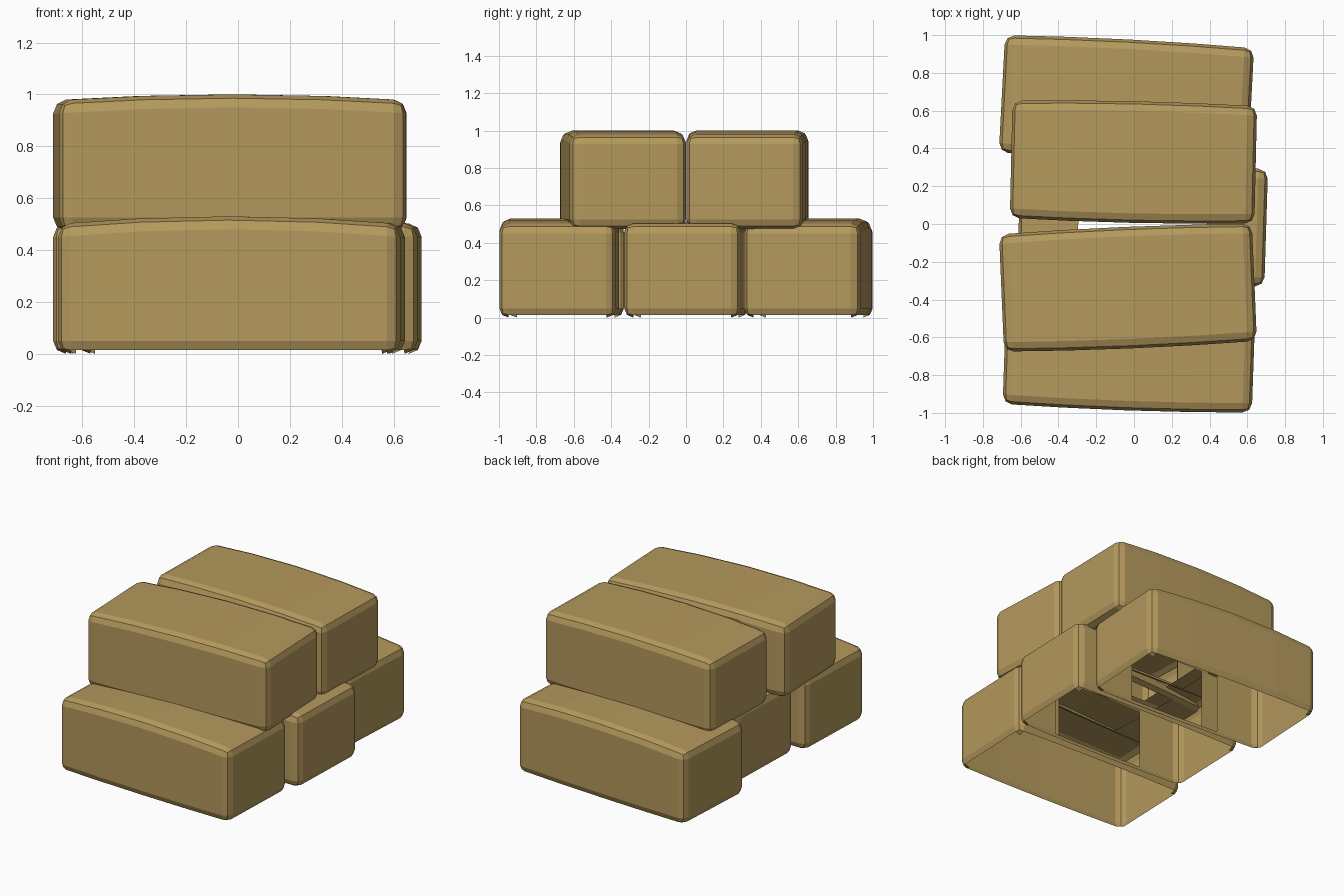
import bpy, bmesh, math
from mathutils import Matrix, Vector

if "Cube" in bpy.data.objects:
    bpy.data.objects.remove(bpy.data.objects["Cube"])

straw = bpy.data.materials.new("straw")
straw.diffuse_color = (0.46, 0.32, 0.11, 1)
straw.use_nodes = True
straw.node_tree.nodes["Principled BSDF"].inputs["Base Color"].default_value = straw.diffuse_color

WIDTH, BEVEL, CUT = 0.62, 0.05, 0.34


def bale(name, length, x, y, z0, z1, bow, turn, hidden, ground):
    """Rounded bale with arched top; hidden = local sides left open in the middle."""
    bm = bmesh.new()
    bmesh.ops.create_cube(bm, size=1.0)
    height = z1 - z0
    bmesh.ops.scale(bm, vec=(length, WIDTH, height), verts=bm.verts)
    bmesh.ops.bevel(bm, geom=bm.edges[:], offset=BEVEL, segments=2,
                    profile=0.5, affect='EDGES')

    # cross cuts let the bale bend
    for cx in (-CUT, 0.0, CUT):
        bmesh.ops.bisect_plane(bm, geom=bm.verts[:] + bm.edges[:] + bm.faces[:],
                               plane_co=(cx, 0, 0), plane_no=(1, 0, 0))
    bm.normal_update()

    # faces pressed against the ground or a neighbour are open
    gone = []
    for f in bm.faces:
        c, n = f.calc_center_median(), f.normal
        corner = abs(c.x) > length / 2 - BEVEL and abs(c.y) > WIDTH / 2 - BEVEL
        if ground and n.z < -0.8 and not corner:
            gone.append(f)
        elif abs(c.x) < CUT and any(n.dot(Vector(h)) > 0.99 for h in hidden):
            gone.append(f)
    bmesh.ops.delete(bm, geom=gone, context='FACES')

    # arch the top and belly out the long sides
    for v in bm.verts:
        arc = 1 - (2 * v.co.x / length) ** 2
        if v.co.z > 0:
            v.co.z += bow * arc
        v.co.y += math.copysign(0.012, v.co.y) * arc

    mat = (Matrix.Translation((x, y, (z0 + z1) / 2))
           @ Matrix.Rotation(math.radians(turn), 4, 'Z'))
    bm.transform(mat)
    me = bpy.data.meshes.new(name)
    bm.to_mesh(me)
    bm.free()
    me.materials.append(straw)
    ob = bpy.data.objects.new(name, me)
    bpy.context.collection.objects.link(ob)


UP, DOWN, BACK, FRONT = (0, 0, 1), (0, 0, -1), (0, 1, 0), (0, -1, 0)

# bottom row of three
bale("bottom_front_bale", 1.32, -0.025, -0.665, 0, 0.50, 0.03, -2.0, [BACK], True)
bale("bottom_middle_bale", 1.31, 0.045, 0.0, 0, 0.50, 0.02, -1.8, [BACK, FRONT, UP], True)
bale("bottom_back_bale", 1.32, -0.04, 0.655, 0, 0.50, 0.03, -3.0, [FRONT], True)
# top row of two
bale("top_front_bale", 1.34, -0.032, -0.337, 0.475, 0.977, 0.023, 2.4, [BACK, DOWN], False)
bale("top_back_bale", 1.295, -0.003, 0.328, 0.475, 0.977, 0.023, -1.3, [FRONT, DOWN], False)
